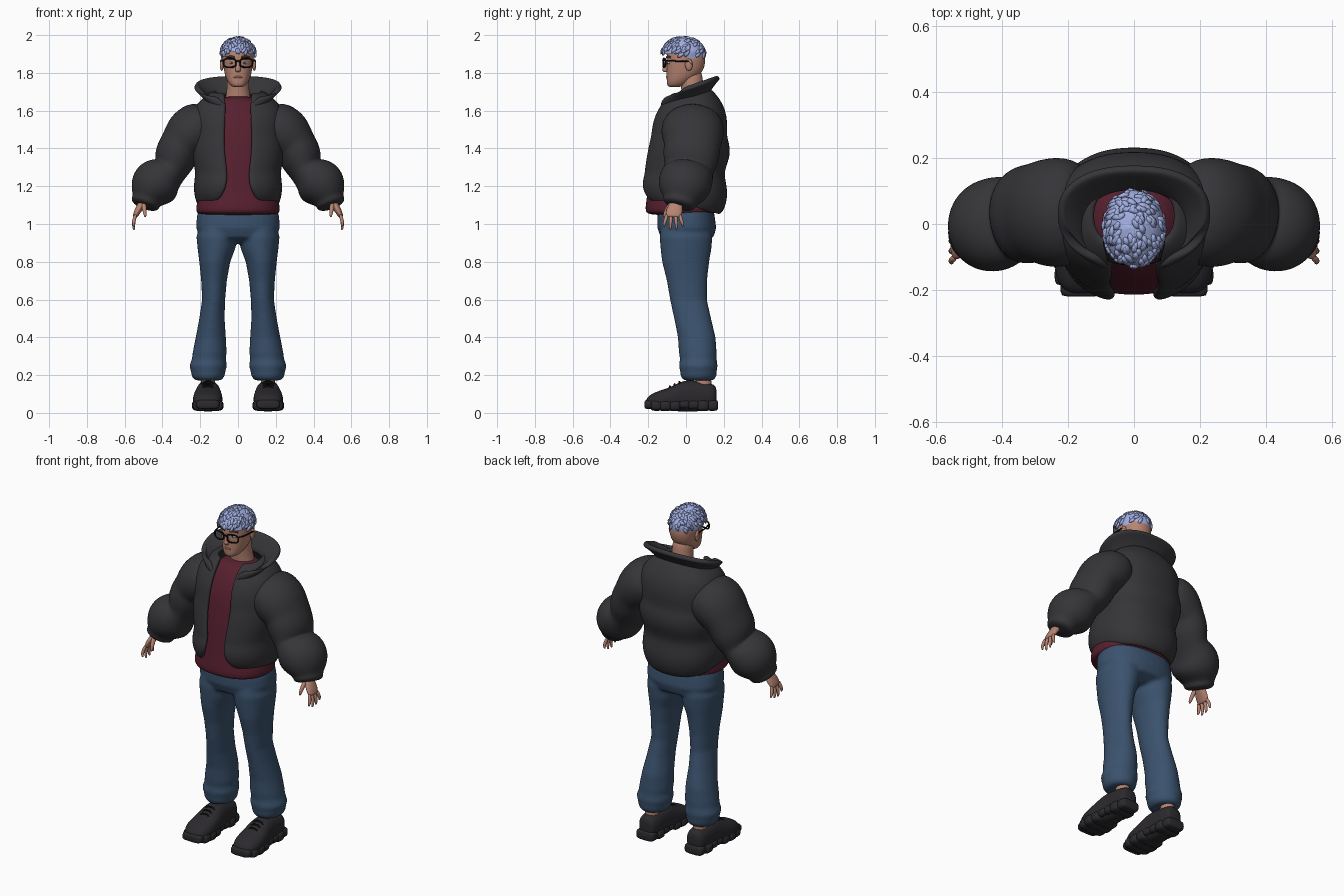
import bpy, bmesh, math, random
from mathutils import Vector, Matrix

random.seed(4)
cube = bpy.data.objects.get("Cube")
if cube:
    bpy.data.objects.remove(cube, do_unlink=True)


def material(name, *rgb):
    m = bpy.data.materials.new(name)
    m.use_nodes = True
    m.diffuse_color = (*rgb, 1)
    m.node_tree.nodes["Principled BSDF"].inputs["Base Color"].default_value = (*rgb, 1)
    return m


JACKET = material("charcoal padding", .036, .036, .041)
SHIRT = material("dark red knit", .095, .014, .028)
DENIM = material("blue denim", .043, .085, .155)
SKIN = material("skin", .47, .23, .165)
HAIR = material("pale blue hair", .36, .43, .76)
SHOE = material("black rubber", .024, .022, .026)
FRAME = material("glossy black", .006, .006, .007)
BROW = material("brown brow", .09, .05, .04)
LIP = material("lip", .33, .13, .11)
EYE = material("eye white", .6, .55, .52)


def finish(name, bm, mat, mirror=False, subsurf=0, smooth=True):
    me = bpy.data.meshes.new(name)
    bm.to_mesh(me)
    bm.free()
    me.materials.append(mat)
    for p in me.polygons:
        p.use_smooth = smooth
    ob = bpy.data.objects.new(name, me)
    bpy.context.collection.objects.link(ob)
    if mirror:
        ob.modifiers.new("mirror", 'MIRROR').use_mirror_merge = False
    if subsurf:
        s = ob.modifiers.new("subsurf", 'SUBSURF')
        s.levels = s.render_levels = subsurf
    return ob


def power(v, n):
    return math.copysign(abs(v) ** (2 / n), v)


def add_loft(bm, sections, ref=(0, 1, 0), axis=None, n=2, count=16):
    """Closed skin over elliptical sections (x, y, z, radius across, radius along ref)."""
    pts = [Vector(s[:3]) for s in sections]
    rings = []
    for i, s in enumerate(sections):
        t = Vector(axis) if axis else pts[min(i + 1, len(pts) - 1)] - pts[max(i - 1, 0)]
        t.normalize()
        b = Vector(ref)
        b = (b - t * b.dot(t)).normalized()
        a = b.cross(t)
        ring = []
        for k in range(count):
            w = math.tau * k / count
            ring.append(bm.verts.new(pts[i] + a * s[3] * power(math.cos(w), n)
                                     + b * s[4] * power(math.sin(w), n)))
        rings.append(ring)
    for r, q in zip(rings, rings[1:]):
        for k in range(count):
            j = (k + 1) % count
            bm.faces.new((r[k], r[j], q[j], q[k]))
    bm.faces.new(rings[0][::-1])
    bm.faces.new(rings[-1])
    bmesh.ops.recalc_face_normals(bm, faces=bm.faces)


def loft(name, sections, mat, mirror=False, subsurf=2, **kw):
    bm = bmesh.new()
    add_loft(bm, sections, **kw)
    return finish(name, bm, mat, mirror, subsurf)


def ball(name, loc, radii, mat, mirror=False):
    bm = bmesh.new()
    bmesh.ops.create_uvsphere(bm, u_segments=16, v_segments=10, radius=1,
                              matrix=Matrix.Translation(loc) @ Matrix.Diagonal((*radii, 1)))
    return finish(name, bm, mat, mirror)


def open_shell(name, levels, mat, thick, n=2.3, count=30):
    """Front-opening shell; level = z, front y, back y, half width, half gap, rise at back."""
    bm = bmesh.new()
    rings = []
    for z, f, b, rx, gap, rise in levels:
        a0 = math.asin((gap / rx) ** (n / 2))
        ring = []
        for k in range(count + 1):
            a = a0 + (math.tau - 2 * a0) * k / count
            ring.append(bm.verts.new((rx * power(math.sin(a), n),
                                      (f + b) / 2 - (b - f) / 2 * power(math.cos(a), n),
                                      z + rise * (1 - math.cos(a)) / 2)))
        rings.append(ring)
    for r, q in zip(rings, rings[1:]):
        for k in range(count):
            bm.faces.new((r[k], r[k + 1], q[k + 1], q[k]))
    ob = finish(name, bm, mat)
    s = ob.modifiers.new("padding", 'SOLIDIFY')
    s.thickness, s.offset = thick, -1
    ob.modifiers.new("subsurf", 'SUBSURF').levels = 2
    ob.modifiers["subsurf"].render_levels = 2
    return ob


def wire(name, points, radius, mat, cyclic=False, mirror=False):
    cu = bpy.data.curves.new(name, 'CURVE')
    cu.dimensions = '3D'
    cu.bevel_depth, cu.bevel_resolution = radius, 2
    sp = cu.splines.new('POLY')
    sp.points.add(len(points) - 1)
    for p, co in zip(sp.points, points):
        p.co = (*co, 1)
    sp.use_cyclic_u = cyclic
    tmp = bpy.data.objects.new(name, cu)
    bm = bmesh.new()
    bpy.context.collection.objects.link(tmp)
    bpy.context.view_layer.update()
    bm.from_mesh(tmp.evaluated_get(bpy.context.evaluated_depsgraph_get()).to_mesh())
    bpy.data.objects.remove(tmp, do_unlink=True)
    return finish(name, bm, mat, mirror)


UP = (0, 0, 1)

# Jeans: pelvis and both legs fused into one skin
bm = bmesh.new()
add_loft(bm, [(0, 0, 1.11, .2, .14), (0, 0, 1.04, .218, .152), (0, .004, .98, .222, .156),
              (0, .006, .93, .2, .14), (0, .005, .9, .14, .08)], axis=UP, n=2.3, count=32)
LEG = [(.11, 0, 1, .09, .13), (.112, 0, .93, .108, .14), (.114, 0, .87, .1, .135),
       (.123, -.002, .8, .082, .125), (.127, .005, .7, .068, .107), (.129, .013, .6, .061, .098),
       (.138, .035, .5, .067, .098), (.144, .057, .4, .08, .1), (.15, .062, .32, .09, .1),
       (.154, .065, .285, .09, .097), (.158, .065, .25, .1, .103), (.158, .066, .215, .09, .096),
       (.158, .066, .195, .088, .096), (.158, .067, .172, .07, .08)]
for side in (1, -1):
    add_loft(bm, [(side * s[0], *s[1:]) for s in LEG], axis=UP, count=32)
jeans = finish("jeans", bm, DENIM)
r = jeans.modifiers.new("fuse", 'REMESH')
r.mode, r.voxel_size, r.use_smooth_shade = 'VOXEL', .01, True
s = jeans.modifiers.new("soften", 'SMOOTH')
s.factor, s.iterations = .5, 6

# Shirt
loft("shirt", [(0, -.025, 1.045, .205, .17), (0, -.028, 1.065, .225, .188), (0, -.03, 1.1, .222, .185),
               (0, -.03, 1.18, .2, .172), (0, -.015, 1.4, .2, .165), (0, 0, 1.55, .19, .15),
               (0, .015, 1.63, .14, .115), (0, .025, 1.68, .085, .085)],
     SHIRT, axis=UP, n=2.3, count=28)

# Padded jacket body, collar and sleeves
open_shell("jacket_body", [
    (1.115, -.205, .18, .2, .115, -.07), (1.15, -.232, .208, .225, .085, -.065),
    (1.21, -.245, .225, .238, .062, -.045), (1.265, -.228, .205, .228, .06, -.02),
    (1.29, -.228, .207, .228, .062, 0), (1.36, -.218, .236, .247, .07, 0),
    (1.43, -.205, .23, .25, .075, 0), (1.465, -.195, .215, .245, .075, 0),
    (1.55, -.185, .222, .25, .07, 0), (1.62, -.15, .2, .232, .068, .01),
    (1.665, -.12, .165, .18, .07, .015), (1.70, -.08, .13, .13, .075, .02)], JACKET, .03)
open_shell("collar", [
    (1.6, -.145, .12, .16, .068, .08), (1.635, -.148, .14, .19, .078, .085),
    (1.66, -.135, .168, .225, .095, .095), (1.675, -.115, .183, .236, .11, .095)], JACKET, .028)
loft("sleeves", [
    (.14, .035, 1.55, .1, .13), (.2, .035, 1.525, .138, .168), (.26, .035, 1.47, .142, .168),
    (.3, .035, 1.42, .115, .15), (.318, .03, 1.39, .115, .152), (.338, .025, 1.335, .112, .148),
    (.36, .015, 1.285, .09, .128), (.385, .01, 1.265, .105, .138), (.42, 0, 1.235, .13, .145),
    (.452, -.012, 1.19, .13, .14), (.475, -.025, 1.15, .1, .115), (.484, -.03, 1.125, .077, .09),
    (.493, -.036, 1.105, .08, .088), (.498, -.04, 1.09, .055, .065)], JACKET, True, count=20)

# Hands
loft("palms", [(.485, -.045, 1.15, .024, .03), (.505, -.05, 1.11, .022, .032),
               (.528, -.06, 1.075, .019, .045), (.543, -.068, 1.045, .015, .042),
               (.546, -.068, 1.035, .01, .035)], SKIN, True)
for i, (name, drop) in enumerate(zip(("index", "middle", "ring", "little"), (.985, .967, .97, .985))):
    y = -.1 + .022 * i
    spread = -.016 + .011 * i
    loft(name + "_fingers", [(.54, y, 1.055, .01, .011), (.553, y + spread * .6, 1.015, .01, .01),
                             (.553, y + spread, drop + .015, .008, .008),
                             (.549, y + spread, drop, .004, .004)], SKIN, True, 1, count=10)
loft("thumbs", [(.5, -.065, 1.12, .014, .015), (.497, -.095, 1.085, .013, .014),
                (.492, -.112, 1.055, .01, .011), (.491, -.117, 1.035, .005, .005)],
     SKIN, True, 1, count=10)

# Ankles and chunky shoes
loft("ankles", [(.158, .095, .08, .04, .045), (.158, .09, .24, .042, .048)], SKIN, True, 1)
loft("shoe_uppers", [
    (.158, .163, .09, .03, .035), (.158, .15, .09, .054, .065), (.158, .1, .085, .062, .075),
    (.158, .04, .09, .064, .085), (.158, -.02, .088, .07, .085), (.16, -.08, .075, .08, .062),
    (.161, -.15, .066, .08, .05), (.161, -.195, .057, .06, .038), (.161, -.212, .05, .03, .02)],
    SHOE, True, ref=UP, axis=(0, -1, 0), n=2.4)
bm = bmesh.new()
for y, width, low in ((.138, .06, .01), (.09, .072, .008), (.04, .07, .018), (-.01, .072, .022),
                      (-.06, .08, .008), (-.11, .086, .008), (-.155, .082, .01), (-.188, .064, .02)):
    mid, h = (low + .07) / 2, (.07 - low) / 2
    add_loft(bm, [(.16, y + .032, mid, width * .85, h * .75), (.16, y + .025, mid, width, h),
                  (.16, y - .025, mid, width, h), (.16, y - .032, mid, width * .85, h * .75)],
             ref=UP, axis=(0, -1, 0), n=4)
finish("shoe_soles", bm, SHOE, True, 1)
for i in range(3):
    y, z = -.035 - .025 * i, .168 - .012 * i
    wire("laces", [(.125, y, z - .02), (.145, y, z - .003), (.175, y, z - .003), (.195, y, z - .02)],
         .005, FRAME, mirror=True)

# Neck and head
loft("neck", [(0, .05, 1.6, .085, .07), (0, .04, 1.68, .064, .062), (0, .03, 1.74, .058, .06),
              (0, .022, 1.83, .058, .066)], SKIN, axis=UP)
loft("head", [(0, -.062, 1.724, .024, .028), (0, -.05, 1.735, .044, .052), (0, -.03, 1.765, .062, .073),
              (0, -.008, 1.8, .073, .096), (0, 0, 1.85, .081, .104), (0, 0, 1.89, .085, .104),
              (0, -.005, 1.935, .078, .09), (0, -.01, 1.967, .04, .05)],
     SKIN, axis=UP, n=2.2, count=20)
loft("nose", [(0, -.098, 1.868, .009, .01), (0, -.106, 1.84, .011, .013), (0, -.112, 1.815, .017, .017),
              (0, -.106, 1.803, .012, .012)], SKIN, axis=UP, count=12)
ball("ears", (.086, .015, 1.843), (.01, .02, .032), SKIN, True)
ball("eyes", (.034, -.09, 1.853), (.014, .009, .007), EYE, True)
ball("irises", (.034, -.097, 1.853), (.006, .004, .006), BROW, True)
ball("lips", (0, -.097, 1.778), (.024, .008, .007), LIP)
wire("brows", [(.015, -.101, 1.882), (.04, -.097, 1.888), (.06, -.083, 1.882)], .005, BROW, mirror=True)

# Glasses
rim = []
for k in range(28):
    w = math.tau * k / 28
    x = .044 + .033 * power(math.cos(w), 3)
    rim.append((x, -.119 + max(0, x - .04) * .3, 1.853 + .023 * power(math.sin(w), 3)))
wire("glasses_rims", rim, .0045, FRAME, True, True)
wire("glasses_bridge", [(-.013, -.12, 1.86), (0, -.122, 1.864), (.013, -.12, 1.86)], .004, FRAME)
wire("glasses_temples", [(.076, -.108, 1.864), (.09, -.06, 1.863), (.092, .01, 1.862), (.09, .03, 1.845)],
     .004, FRAME, mirror=True)

# Cropped hair: a cap cut on a slope, covered with tufts swept from the crown
CENTRE, SIZE = Vector((0, -.014, 1.9)), Vector((.093, .117, .09))


def rim_height(y):
    return 1.885 - .2 * y


bm = bmesh.new()
bmesh.ops.create_uvsphere(bm, u_segments=32, v_segments=24, radius=1,
                          matrix=Matrix.Translation(CENTRE) @ Matrix.Diagonal((*SIZE, 1)))
bmesh.ops.delete(bm, geom=[v for v in bm.verts if v.co.z < rim_height(v.co.y) - .008], context='VERTS')
for v in bm.verts:
    v.co += (v.co - CENTRE) * random.uniform(-.03, .03)
tufts = 0
while tufts < 130:
    d = Vector((random.gauss(0, 1), random.gauss(0, 1), random.uniform(-.2, 1.6))).normalized()
    p = CENTRE + d * SIZE
    if p.z < rim_height(p.y):
        continue
    down = Vector((0, -.5, -.6)) + Vector([random.uniform(-.35, .35) for _ in range(3)])
    t = (down - d * down.dot(d)).normalized()
    m = Matrix((t, d.cross(t), d)).transposed().to_4x4()
    bmesh.ops.create_icosphere(bm, subdivisions=1, radius=1, matrix=Matrix.Translation(p) @ m
                               @ Matrix.Diagonal((random.uniform(.016, .026), .011, .007, 1)))
    tufts += 1
finish("hair", bm, HAIR)
